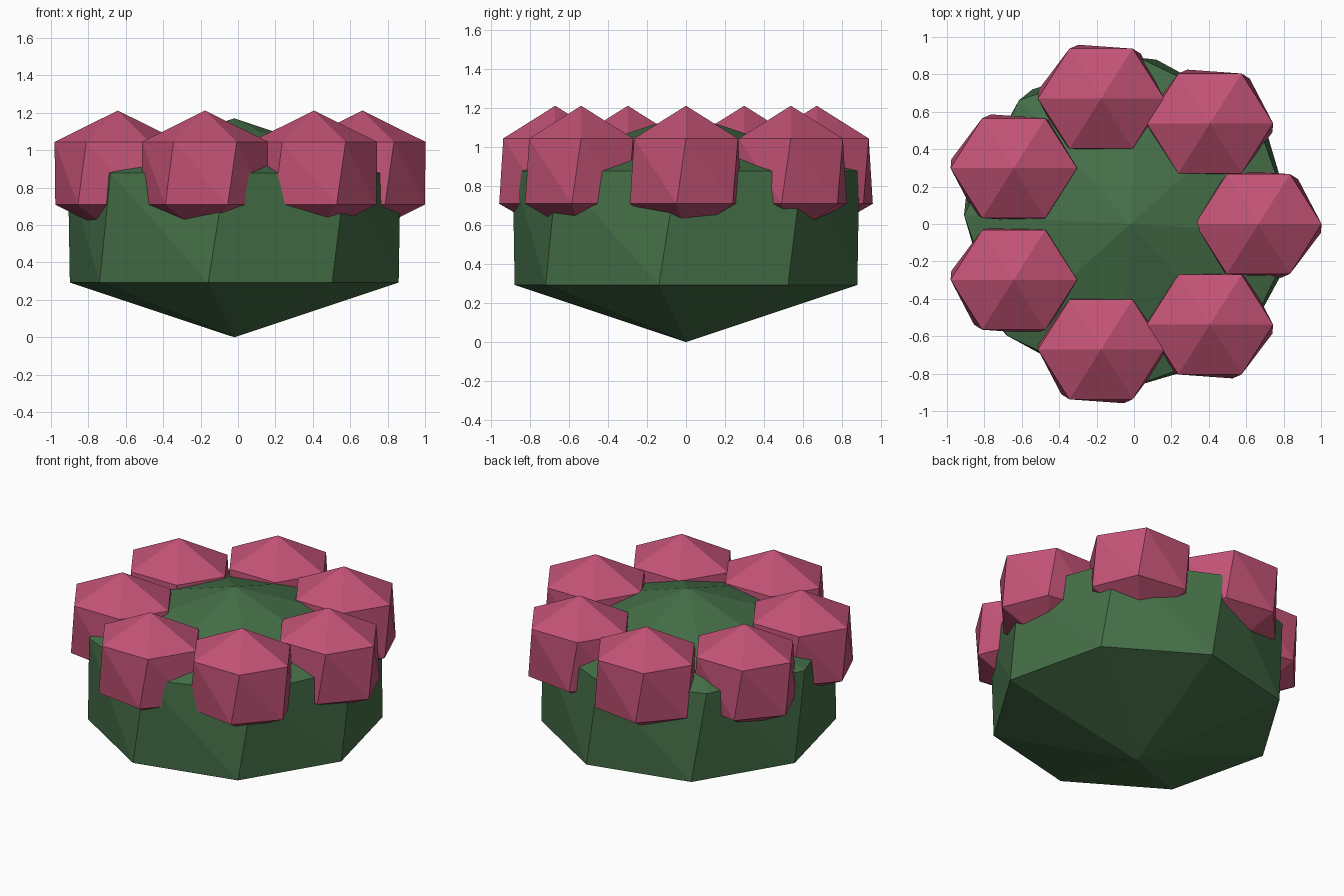
import bpy, bmesh
from math import cos, sin, pi, radians

if "Cube" in bpy.data.objects:
    bpy.data.objects.remove(bpy.data.objects["Cube"])


def material(name, rgb):
    m = bpy.data.materials.new(name)
    m.diffuse_color = (*rgb, 1)
    m.use_nodes = True
    m.node_tree.nodes["Principled BSDF"].inputs["Base Color"].default_value = m.diffuse_color
    return m


def twisted_gem(name, n, centre, rx, ry, half, low_deg, high_deg, mat):
    """Three-band faceted ball: two poles and two slightly twisted rings."""
    bm = bmesh.new()

    def ring(z, deg):
        return [bm.verts.new((rx * cos(2 * pi * i / n + radians(deg)),
                              ry * sin(2 * pi * i / n + radians(deg)), z))
                for i in range(n)]

    low, high = ring(-half / 2, low_deg), ring(half / 2, high_deg)
    bottom, top = bm.verts.new((0, 0, -half)), bm.verts.new((0, 0, half))
    for i in range(n):
        j = (i + 1) % n
        bm.faces.new((bottom, low[j], low[i]))
        bm.faces.new((low[i], low[j], high[i]))
        bm.faces.new((low[j], high[j], high[i]))
        bm.faces.new((top, high[i], high[j]))
    mesh = bpy.data.meshes.new(name)
    bm.to_mesh(mesh)
    bm.free()
    mesh.materials.append(mat)
    ob = bpy.data.objects.new(name, mesh)
    ob.location = centre
    bpy.context.collection.objects.link(ob)
    return ob


green = material("cactus_green", (0.06, 0.16, 0.065))
pink = material("flower_pink", (0.54, 0.085, 0.18))

# Squat eight-sided body
twisted_gem("body", 8, (-0.02, 0, 0.585), 0.89, 0.89, 0.585, -9, -3, green)

# Crown of seven buds
for k in range(7):
    a = 2 * pi * k / 7
    twisted_gem(f"bud_{k + 1}", 6,
                (-0.023 + 0.688 * cos(a), 0.688 * sin(a), 0.877),
                0.338, 0.308, 0.335, -9, 0, pink)
